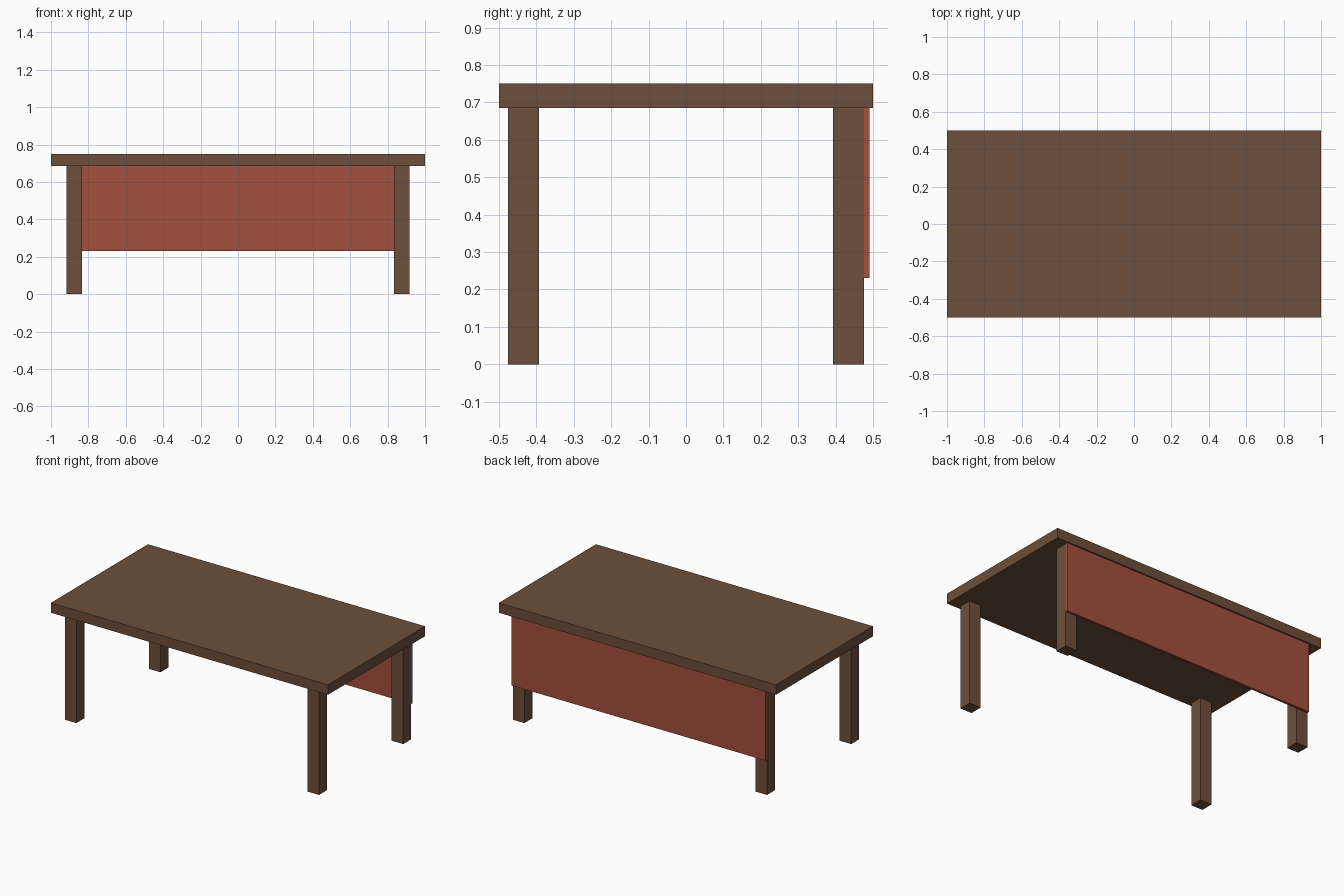
import bpy

if "Cube" in bpy.data.objects:
    bpy.data.objects.remove(bpy.data.objects["Cube"])


def material(name, color):
    mat = bpy.data.materials.new(name)
    mat.diffuse_color = color
    mat.use_nodes = True
    mat.node_tree.nodes["Principled BSDF"].inputs["Base Color"].default_value = mat.diffuse_color
    return mat


def box(name, low, high, mat):
    bpy.ops.mesh.primitive_cube_add(size=1)
    obj = bpy.context.object
    obj.name = name
    obj.location = [(a + b) / 2 for a, b in zip(low, high)]
    obj.scale = [b - a for a, b in zip(low, high)]
    bpy.ops.object.transform_apply(location=True, rotation=True, scale=True)
    obj.data.materials.append(mat)
    return obj


wood = material("brown_wood", (0.155, 0.078, 0.043, 1))
red = material("red_panel", (0.367, 0.080, 0.045, 1))

UNDERSIDE = 0.685
LEG_X, LEG_Y, HALF = 0.876, 0.434, 0.0415

# Table top
box("table_top", (-1, -0.5, UNDERSIDE), (1, 0.5, 0.75), wood)

# Four square legs
for side, sx in (("left", -1), ("right", 1)):
    for end, sy in (("front", -1), ("back", 1)):
        x, y = sx * LEG_X, sy * LEG_Y
        box(f"{end}_{side}_leg", (x - HALF, y - HALF, 0),
            (x + HALF, y + HALF, UNDERSIDE), wood)

# Modesty panel fixed to the outside of the back legs
box("modesty_panel", (-LEG_X - HALF, LEG_Y + HALF, 0.23),
    (LEG_X + HALF, 0.491, UNDERSIDE), red)
